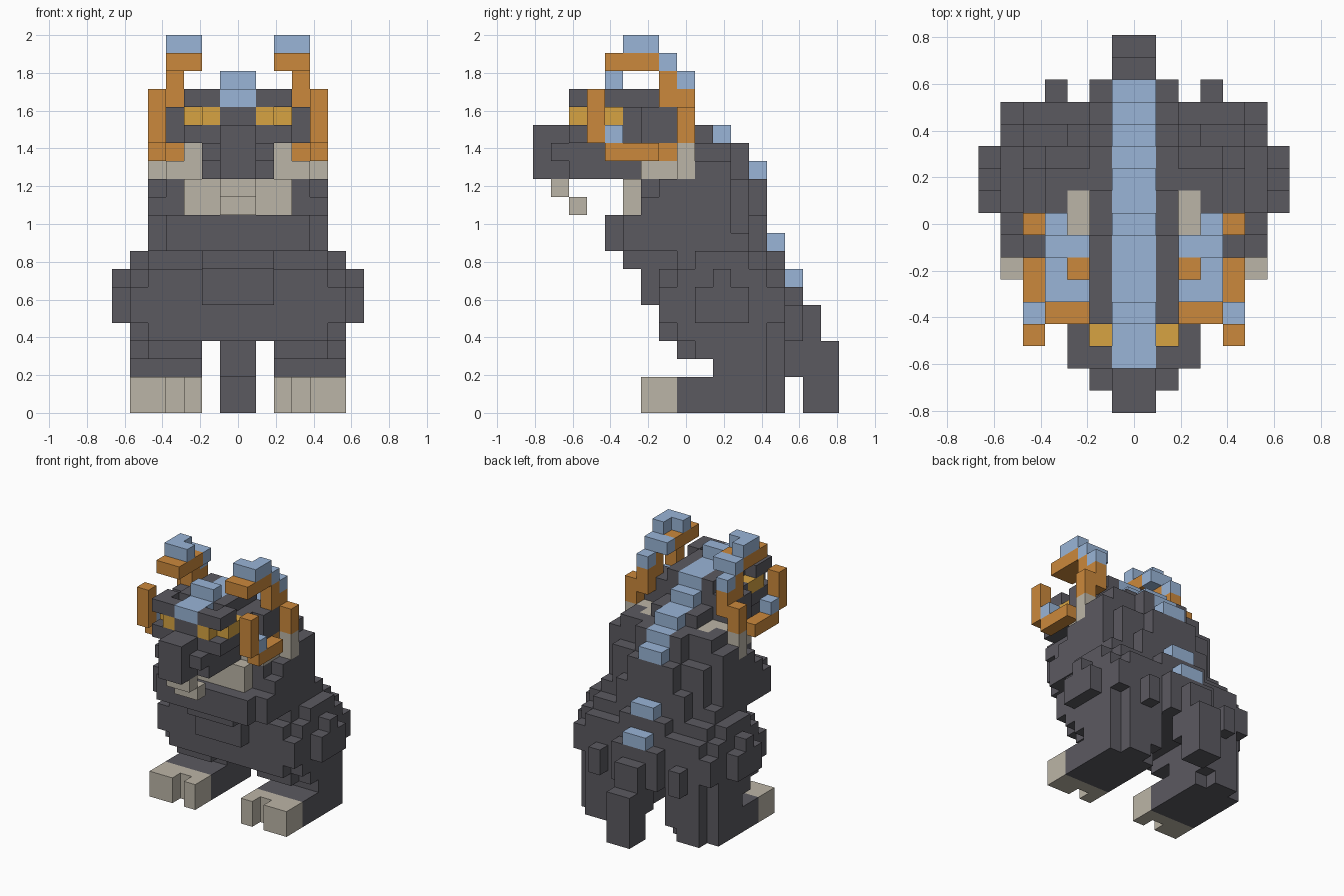
import bpy
import bmesh
from mathutils import Vector

UNIT = 2 / 21            # edge of one block
FRONT = 8.5              # blocks from the front tip to the centre

if "Cube" in bpy.data.objects:
    bpy.data.objects.remove(bpy.data.objects["Cube"], do_unlink=True)


def make_material(name, rgb):
    mat = bpy.data.materials.new(name)
    mat.use_nodes = True
    colour = (*rgb, 1)
    mat.diffuse_color = colour
    mat.node_tree.nodes["Principled BSDF"].inputs["Base Color"].default_value = colour
    return mat


charcoal = make_material("charcoal", (.105, .101, .118))
blue = make_material("dusty_blue", (.32, .46, .68))
orange = make_material("horn_orange", (.60, .25, .045))
gold = make_material("eye_gold", (.68, .37, .055))
beige = make_material("pale_beige", (.50, .46, .385))

blocks = {}              # block position -> part name
materials = {}           # part name -> material


def part(name, material, *boxes):
    """Fill mirrored boxes (x range, y range, z range); later parts replace earlier ones."""
    materials[name] = material
    for x0, x1, y0, y1, z0, z1 in boxes:
        for x in range(x0, x1):
            for y in range(y0, y1):
                for z in range(z0, z1):
                    blocks[x, y, z] = name
                    blocks[-1 - x, y, z] = name


# Torso, stepping forward at the chest and back along the spine
part("torso", charcoal,
     (0, 2, 7, 14, 4, 9),
     (0, 2, 6, 8, 6, 8),
     (0, 2, 5, 8, 8, 9),
     (0, 5, 5, 11, 9, 11),
     (0, 5, 6, 11, 11, 12),
     (0, 5, 7, 11, 12, 13),
     (0, 4, 6, 12, 9, 13),
     (0, 3, 6, 13, 9, 11),
     (0, 2, 6, 13, 11, 13),
     (4, 5, 11, 12, 9, 10))
part("chest", charcoal, (0, 4, 4, 5, 9, 11))
part("neck", charcoal,
     (4, 5, 9, 11, 13, 14),
     (0, 4, 9, 11, 13, 15),
     (0, 2, 6, 12, 13, 15),
     (0, 2, 8, 10, 15, 16))

# Hind quarters
part("haunch", charcoal,
     (2, 5, 7, 14, 4, 8),
     (2, 5, 8, 13, 3, 9),
     (5, 6, 8, 13, 4, 8),
     (5, 6, 9, 12, 3, 9),
     (5, 6, 7, 14, 5, 7),
     (6, 7, 9, 12, 5, 7),
     (6, 7, 10, 11, 7, 8),
     (3, 4, 14, 15, 4, 6))
part("leg", charcoal, (2, 6, 10, 13, 2, 4), (2, 5, 13, 14, 2, 4))
part("foot", charcoal,
     (2, 6, 8, 13, 0, 2),
     (3, 5, 13, 14, 0, 2),
     (2, 3, 13, 14, 1, 2))
part("toes", beige,
     (2, 3, 6, 8, 0, 2),
     (3, 4, 7, 8, 0, 2),
     (4, 6, 6, 8, 0, 2))
part("tail", charcoal,
     (0, 2, 14, 15, 4, 7),
     (0, 1, 14, 16, 2, 6),
     (0, 1, 15, 17, 0, 4))

# Head
part("head", charcoal,
     (0, 2, 3, 9, 13, 16),
     (0, 3, 4, 8, 15, 17),
     (0, 2, 4, 8, 17, 18))
part("snout", charcoal,
     (0, 1, 0, 4, 13, 16),
     (0, 2, 1, 3, 14, 15),
     (0, 2, 2, 6, 13, 16),
     (0, 3, 2, 5, 15, 16),
     (0, 1, 2, 4, 16, 17))
part("ear", charcoal, (3, 4, 6, 8, 15, 17))
part("brow", charcoal, (1, 3, 2, 3, 17, 18), (2, 3, 3, 4, 17, 18))
part("eyes", gold, (1, 2, 2, 4, 16, 17), (2, 3, 3, 5, 16, 17))
part("beard", beige, (0, 1, 1, 2, 12, 13), (0, 1, 2, 3, 11, 12))

# Pale ruff around the throat, rising to the horn roots
part("ruff", beige,
     (0, 3, 5, 6, 11, 13),
     (0, 3, 6, 7, 12, 13),
     (2, 4, 6, 9, 13, 14),
     (2, 5, 8, 9, 13, 15),
     (2, 3, 6, 10, 14, 15))

# Curled horns with blue tips
part("horns", orange,
     (3, 4, 7, 8, 14, 15),
     (4, 5, 4, 7, 14, 15),
     (4, 5, 3, 4, 15, 18),
     (4, 5, 8, 9, 15, 17),
     (3, 4, 7, 8, 17, 19),
     (3, 4, 8, 9, 16, 18),
     (2, 4, 4, 7, 19, 20))
part("horn_tips", blue,
     (2, 4, 5, 6, 20, 21),
     (3, 4, 6, 7, 20, 21),
     (2, 4, 7, 8, 19, 20),
     (3, 4, 8, 9, 18, 19),
     (4, 5, 4, 5, 15, 16))

# Blue crest from forehead to tail
part("crest", blue,
     (0, 1, 2, 8, 17, 18),
     (0, 1, 4, 5, 18, 19),
     (0, 1, 8, 9, 16, 17),
     (0, 1, 9, 11, 15, 16),
     (0, 1, 11, 12, 14, 15),
     (0, 1, 12, 13, 13, 14),
     (0, 1, 13, 14, 9, 10),
     (0, 1, 14, 15, 7, 8))


def build(name):
    """Make one object from the exposed block faces of a part."""
    bm = bmesh.new()
    for cell in [c for c, owner in blocks.items() if owner == name]:
        for axis in range(3):
            for side in (-1, 1):
                step = [0, 0, 0]
                step[axis] = side
                if tuple(c + s for c, s in zip(cell, step)) in blocks:
                    continue
                middle = Vector(cell) + Vector((.5, .5, .5)) + Vector(step) / 2
                u, v = Vector(), Vector()
                u[(axis + 1) % 3] = .5
                v[(axis + 2) % 3] = .5 * side
                corners = (middle - u - v, middle + u - v,
                           middle + u + v, middle - u + v)
                bm.faces.new([bm.verts.new((p - Vector((0, FRONT, 0))) * UNIT)
                              for p in corners])
    bmesh.ops.remove_doubles(bm, verts=bm.verts, dist=UNIT / 100)
    mesh = bpy.data.meshes.new(name)
    bm.to_mesh(mesh)
    bm.free()
    mesh.materials.append(materials[name])
    bpy.context.collection.objects.link(bpy.data.objects.new(name, mesh))


for part_name in materials:
    build(part_name)
